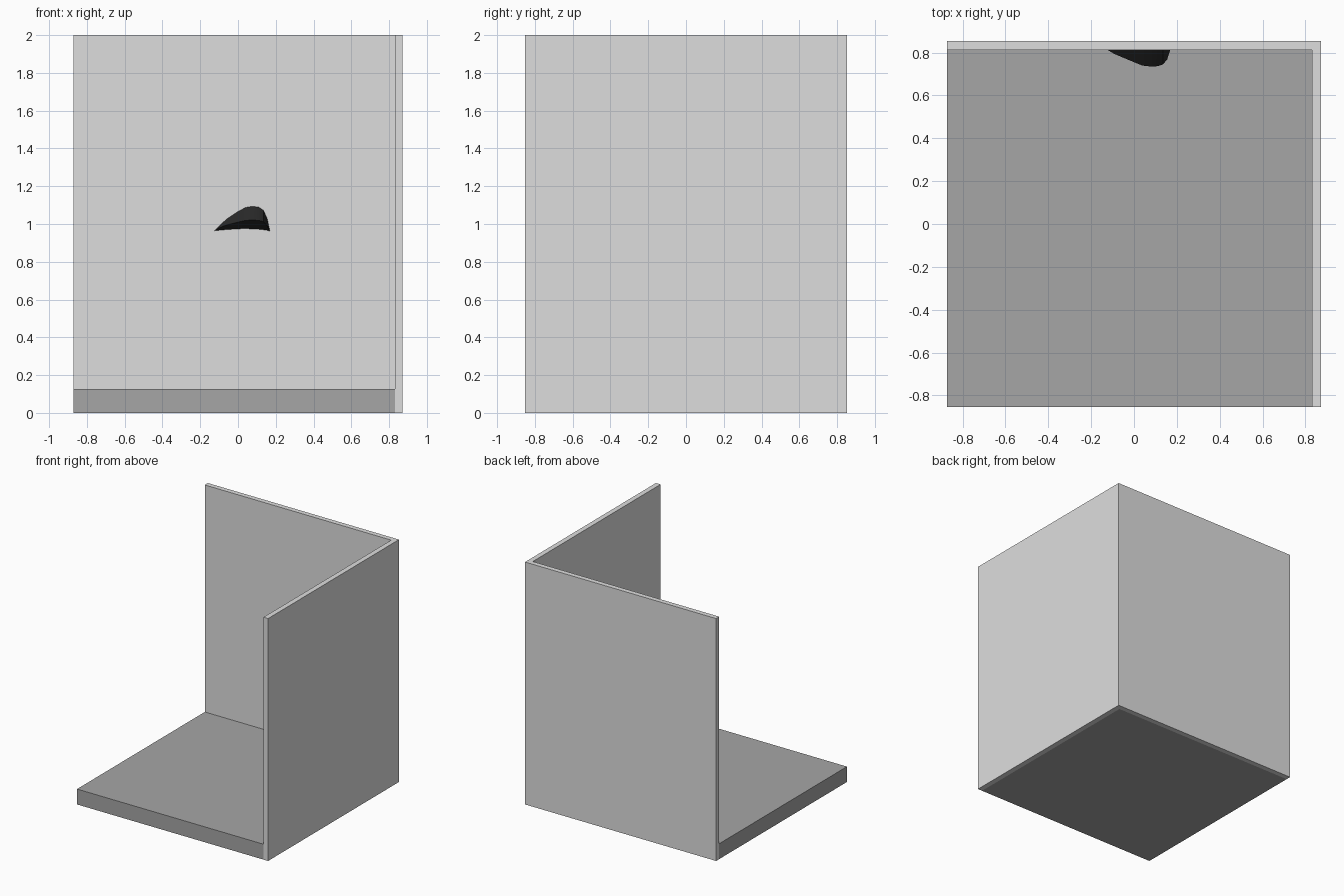
import bpy, bmesh, math

if "Cube" in bpy.data.objects:
    bpy.data.objects.remove(bpy.data.objects["Cube"])


def material(name, rgb):
    m = bpy.data.materials.new(name)
    m.diffuse_color = (*rgb, 1)
    m.use_nodes = True
    m.node_tree.nodes["Principled BSDF"].inputs["Base Color"].default_value = m.diffuse_color
    return m


def make_object(name, bm, mat):
    bmesh.ops.recalc_face_normals(bm, faces=bm.faces)
    me = bpy.data.meshes.new(name)
    bm.to_mesh(me)
    bm.free()
    ob = bpy.data.objects.new(name, me)
    me.materials.append(mat)
    bpy.context.collection.objects.link(ob)
    return ob


def extrude_plan(name, plan, height, mat):
    """Raise a closed plan outline from the ground to a height."""
    bm = bmesh.new()
    face = bm.faces.new([bm.verts.new((x, y, 0)) for x, y in plan])
    ext = bmesh.ops.extrude_face_region(bm, geom=[face])
    top = [v for v in ext["geom"] if isinstance(v, bmesh.types.BMVert)]
    bmesh.ops.translate(bm, verts=top, vec=(0, 0, height))
    return make_object(name, bm, mat)


wall_grey = material("light grey wall", (0.73, 0.73, 0.73))
floor_grey = material("mid grey floor", (0.38, 0.38, 0.38))
black = material("near black", (0.022, 0.022, 0.022))

X, Y = 0.872, 0.853          # outer half sizes
XI, YI = 0.83, 0.812         # inner wall faces

# L-shaped pair of walls along the back and right
extrude_plan("walls", [(-X, YI), (XI, YI), (XI, -Y), (X, -Y), (X, Y), (-X, Y)], 2.0, wall_grey)

# Thick floor slab
extrude_plan("floor", [(-X, -Y), (XI, -Y), (XI, YI), (-X, YI)], 0.127, floor_grey)

# Small curved fin on the back wall: x, top z, ridge y, ridge z, bottom z
sections = [
    (-0.095, 0.998, 0.795, 0.982, 0.964),
    (-0.06, 1.030, 0.780, 0.995, 0.967),
    (0.00, 1.070, 0.755, 1.010, 0.972),
    (0.04, 1.091, 0.739, 1.019, 0.973),
    (0.075, 1.097, 0.735, 1.021, 0.972),
    (0.11, 1.093, 0.736, 1.019, 0.970),
    (0.135, 1.076, 0.744, 1.012, 0.967),
    (0.155, 1.030, 0.768, 0.990, 0.964),
]
bm = bmesh.new()
wall_y = YI + 0.004
rings = [[bm.verts.new(p) for p in ((x, wall_y, zt), (x, yr, zr), (x, wall_y, zb))]
         for x, zt, yr, zr, zb in sections]
for a, b in zip(rings, rings[1:]):
    for i in range(3):
        j = (i + 1) % 3
        bm.faces.new((a[i], a[j], b[j], b[i]))
# Pointed ends
for ring, tip in ((rings[0], (-0.13, wall_y, 0.96)), (rings[-1], (0.17, wall_y, 0.96))):
    t = bm.verts.new(tip)
    for i in range(3):
        bm.faces.new((ring[i], ring[(i + 1) % 3], t))
fin = make_object("wall_fin", bm, black)
bpy.context.view_layer.objects.active = fin
fin.select_set(True)
bpy.ops.object.shade_smooth_by_angle(angle=math.radians(30))
